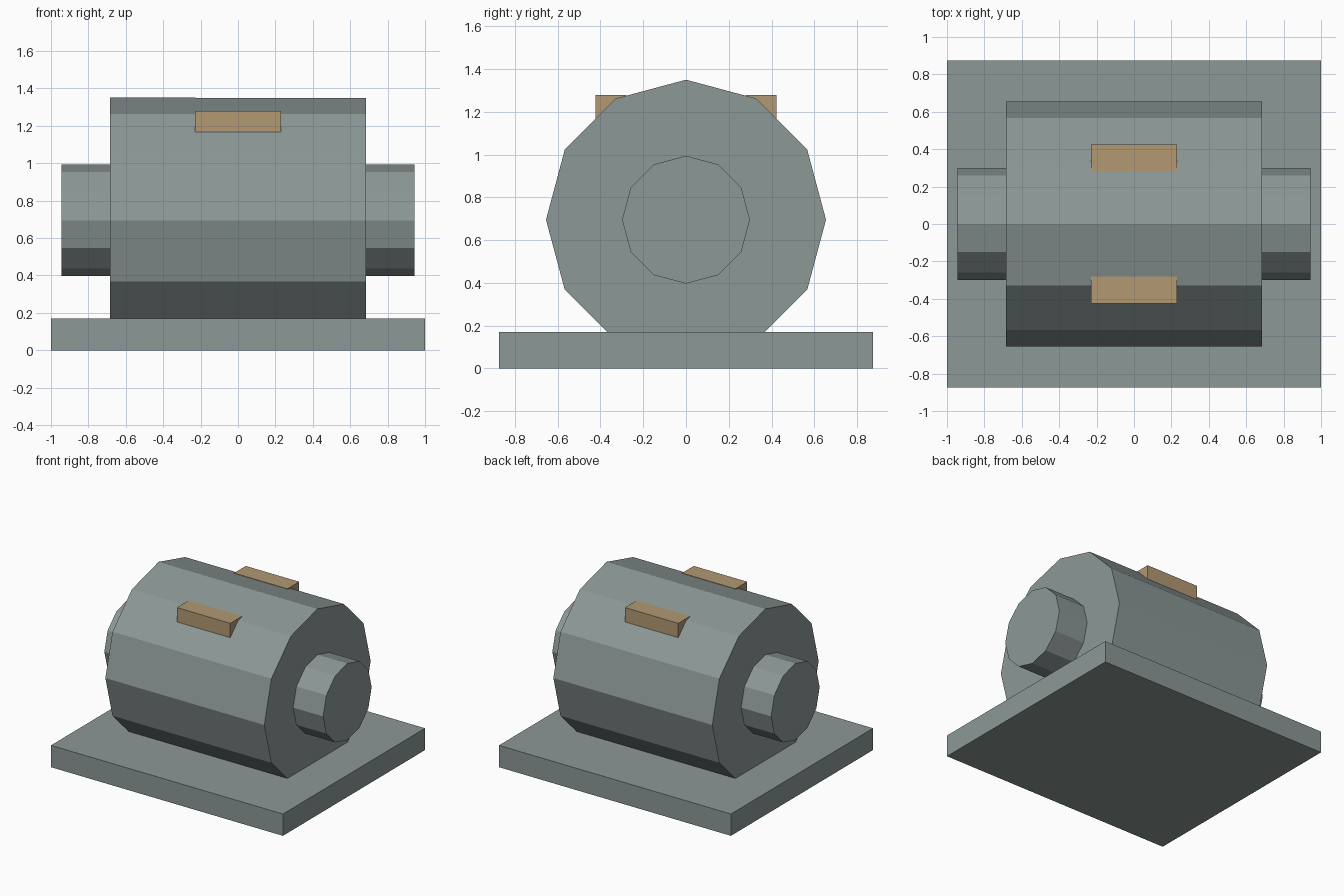
import bpy
import math

if "Cube" in bpy.data.objects:
    bpy.data.objects.remove(bpy.data.objects["Cube"])


def material(name, rgb):
    m = bpy.data.materials.new(name)
    m.diffuse_color = (*rgb, 1.0)
    m.use_nodes = True
    m.node_tree.nodes["Principled BSDF"].inputs["Base Color"].default_value = m.diffuse_color
    return m


STEEL = material("grey_steel", (0.262, 0.314, 0.308))
TAN = material("tan_block", (0.445, 0.314, 0.170))
AXIS_Z = 0.695  # height of the drum axis


def box(name, x, y, z, mat):
    """Box from (min, max) ranges."""
    bpy.ops.mesh.primitive_cube_add(
        size=1, location=[(r[0] + r[1]) / 2 for r in (x, y, z)])
    ob = bpy.context.object
    ob.name = name
    ob.scale = [r[1] - r[0] for r in (x, y, z)]
    bpy.ops.object.transform_apply(location=False, rotation=False, scale=True)
    ob.data.materials.append(mat)


def roller(name, radius, x0, x1):
    """Twelve-sided cylinder lying along x, with a corner at the top."""
    bpy.ops.mesh.primitive_cylinder_add(
        vertices=12, radius=radius, depth=x1 - x0,
        location=((x0 + x1) / 2, 0, AXIS_Z), rotation=(0, math.pi / 2, 0))
    ob = bpy.context.object
    ob.name = name
    ob.data.materials.append(STEEL)


# Base plate
box("base_plate", (-1, 1), (-0.875, 0.875), (0, 0.17), STEEL)

# Main drum, sunk slightly into the plate
roller("drum", 0.655, -0.685, 0.685)

# End hubs and top blocks, mirrored
for side, end, face in ((-1, "left", "front"), (1, "right", "back")):
    xs = sorted((side * 0.66, side * 0.943))
    roller(end + "_hub", 0.299, xs[0], xs[1])
    ys = sorted((side * 0.28, side * 0.424))
    box(face + "_block", (-0.23, 0.23), ys, (1.14, 1.278), TAN)
